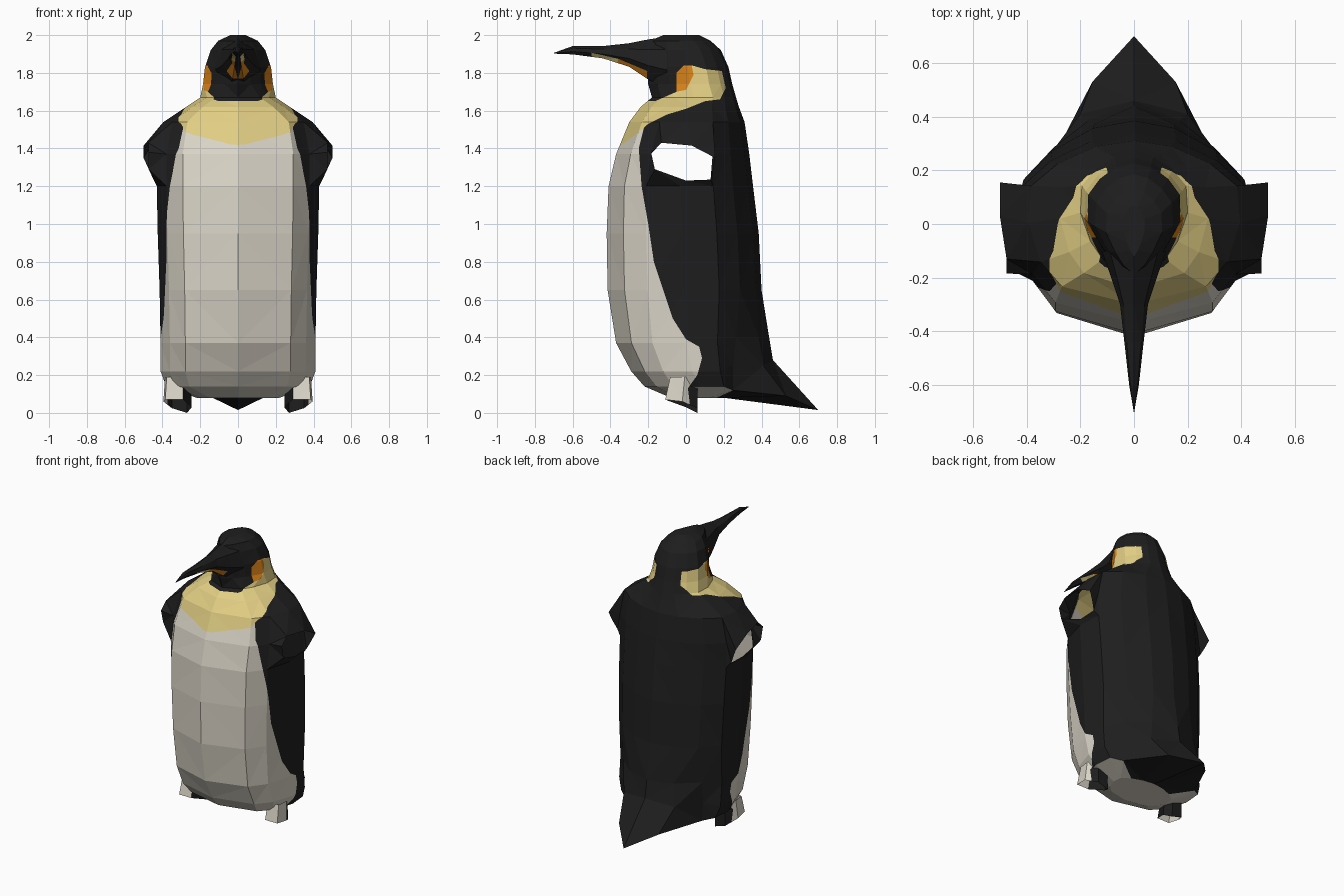
import bpy, bmesh
from mathutils import Vector

if "Cube" in bpy.data.objects:
    bpy.data.objects.remove(bpy.data.objects["Cube"])


def material(name, rgb):
    m = bpy.data.materials.new(name)
    m.diffuse_color = (*rgb, 1)
    m.use_nodes = True
    m.node_tree.nodes["Principled BSDF"].inputs["Base Color"].default_value = m.diffuse_color
    return m


MATS = [material("black plumage", (0.013, 0.013, 0.013)),
        material("cream belly", (0.70, 0.66, 0.57)),
        material("pale yellow", (0.76, 0.62, 0.23)),
        material("orange", (0.70, 0.23, 0.01))]
BLACK, CREAM, YELLOW, ORANGE = range(4)


def loft(bm, rings, closed=False):
    """Skin a list of point rings; returns vertex grid and face grid."""
    vs = [[bm.verts.new(p) for p in r] for r in rings]
    n = len(rings[0])
    fs = [[bm.faces.new((a[c], a[(c + 1) % n], b[(c + 1) % n], b[c]))
           for c in range(n if closed else n - 1)] for a, b in zip(vs, vs[1:])]
    return vs, fs


def inside(poly, y, z):
    hit = False
    for (y0, z0), (y1, z1) in zip(poly, poly[1:] + poly[:1]):
        if (z0 > z) != (z1 > z) and y < (y1 - y0) * (z - z0) / (z1 - z0) + y0:
            hit = not hit
    return hit


def paint(bm, patches):
    """Cut the surface along side-view outlines and colour the faces within."""
    bmesh.ops.triangulate(bm, faces=bm.faces[:])
    for poly, _ in patches:
        for (y0, z0), (y1, z1) in zip(poly, poly[1:] + poly[:1]):
            near = []
            for f in bm.faces:
                ys = [v.co.y for v in f.verts]
                zs = [v.co.z for v in f.verts]
                if (min(ys) <= max(y0, y1) and max(ys) >= min(y0, y1)
                        and min(zs) <= max(z0, z1) and max(zs) >= min(z0, z1)):
                    near.append(f)
            geom = near + list({e for f in near for e in f.edges}) + \
                list({v for f in near for v in f.verts})
            if near:
                bmesh.ops.bisect_plane(bm, geom=geom, dist=1e-5, plane_co=(0, y0, z0),
                                       plane_no=Vector((0, z1 - z0, y0 - y1)).normalized())
    for f in bm.faces:
        c = f.calc_center_median()
        for poly, mat in patches:
            if inside(poly, c.y, c.z):
                f.material_index = mat
    bm.normal_update()


def finish(bm, name):
    me = bpy.data.meshes.new(name)
    bm.to_mesh(me)
    bm.free()
    for m in MATS:
        me.materials.append(m)
    ob = bpy.data.objects.new(name, me)
    bpy.context.collection.objects.link(ob)
    ob.modifiers.new("mirror", 'MIRROR')


# Side-view outlines of the colour patches (y, z)
BELLY = [(-.6, -.1), (0, -.1), (.02, .05), (.01, .13), (.06, .2), (.085, .29), (.07, .35),
         (0, .39), (-.07, .5), (-.11, .62), (-.17, .8), (-.2, 1.0), (-.235, 1.2),
         (-.25, 1.4), (-.22, 1.52), (-.6, 1.52)]
COLLAR = [(-.5, 1.41), (-.34, 1.42), (-.27, 1.47), (-.2, 1.53), (-.1, 1.58), (0, 1.61),
          (.1, 1.65), (.18, 1.66), (.21, 1.72), (.19, 1.81), (.1, 1.82), (.03, 1.84),
          (-.05, 1.8), (-.05, 1.7), (-.16, 1.652), (-.5, 1.652)]
CHEEK = [(-.05, 1.70), (0, 1.71), (.04, 1.79), (.03, 1.84), (-.01, 1.84), (-.05, 1.8)]

# Body and head: half cross-sections (z, front y, back y, half width, head amount)
SECTIONS = [(.08, -.08, .20, .22, 0), (.14, -.22, .36, .38, 0), (.22, -.29, .36, .41, 0),
            (.37, -.37, .37, .41, 0), (.65, -.415, .40, .415, 0), (.95, -.42, .385, .425, 0),
            (1.2, -.41, .355, .43, 0), (1.37, -.37, .335, .43, 0), (1.54, -.30, .31, .395, 0),
            (1.62, -.24, .28, .275, 0), (1.67, -.18, .265, .20, .3), (1.74, -.20, .245, .185, 1),
            (1.83, -.205, .225, .175, 1), (1.92, -.20, .185, .145, 1), (1.97, -.19, .13, .105, 1),
            (2.0, -.12, .07, .04, 1)]


def half_ring(z, yf, yb, hx, head):
    shape = [(0, -1), (.68 - .32 * head, -.78), (.88 - .22 * head, -.48), (1, 0),
             (.97, .45), (.72, .72), (.36, .93), (0, 1)]
    mid, half = (yf + yb) / 2, (yb - yf) / 2
    return [(u * hx, mid + v * half, z) for u, v in shape]


rings = [half_ring(*s) for s in SECTIONS]
# Tail: pull the back of the lower sections out into a flat wedge
rings[1][5:] = [(.30, .25, .12), (.155, .53, .09), (0, .70, .015)]
rings[2][5:] = [(.31, .25, .25), (.20, .41, .25), (0, .46, .28)]
rings[3][5:] = [(.31, .265, .40), (.17, .385, .40), (0, .44, .40)]

bm = bmesh.new()
vs, fs = loft(bm, rings)
bm.faces.new(vs[-1])
bm.faces.new(vs[0][::-1])

# Shoulder: open the side and pull out a stub ending in a hole
bmesh.ops.delete(bm, geom=[fs[r][c] for r in (6, 7) for c in (2, 3)], context='FACES')
base = [vs[r][c] for r, c in ((6, 2), (6, 3), (6, 4), (7, 4), (8, 4), (8, 3), (8, 2), (7, 2))]
rim = [(-.165, 1.29), (0, 1.23), (.13, 1.235), (.145, 1.29), (.155, 1.35), (.03, 1.415),
       (-.13, 1.43), (-.185, 1.38)]
rim = [bm.verts.new((min(.5 if y > -.1 else .475, .445 + .46 * (z - 1.23)), y, z))
       for y, z in rim]
for i in range(8):
    j = (i + 1) % 8
    bm.faces.new((base[i], base[j], rim[j], rim[i]))
paint(bm, [(BELLY, CREAM), (COLLAR, YELLOW), (CHEEK, ORANGE)])
for f in bm.faces:  # pale underside, dark tail
    c = f.calc_center_median()
    if f.normal.z < -.7 and c.z < .2 and c.y < .2:
        f.material_index = CREAM
finish(bm, "body")

# Beak: half sections along -y, bottom to top (y, top, bottom, half width)
bm = bmesh.new()
rings = []
for y, zt, zb, hx in [(-.10, 1.992, 1.72, .12), (-.20, 1.977, 1.765, .085),
                      (-.30, 1.957, 1.832, .052), (-.44, 1.942, 1.877, .036),
                      (-.60, 1.942, 1.898, .018), (-.70, 1.906, 1.902, .001)]:
    h = zt - zb
    rings.append([(0, y, zb), (hx * .35, y, zb), (hx, y, zb + .35 * h),
                  (hx * .75, y, zb + .75 * h), (0, y, zt)])
loft(bm, rings)
paint(bm, [([(-.21, 1.74), (-.205, 1.81), (-.36, 1.875), (-.36, 1.80)], ORANGE),
           ([(-.36, 1.80), (-.36, 1.875), (-.5, 1.907), (-.5, 1.86)], YELLOW)])
for f in bm.faces:
    if f.calc_center_median().x < .015 and f.normal.z < -.8:
        f.material_index = BLACK
finish(bm, "beak")

# Legs: short open tubes, dark on the inner side
bm = bmesh.new()
foot = [(.385, -.11, .07), (.395, -.02, .06), (.35, .06, .025), (.27, .06, 0),
        (.245, 0, .03), (.29, -.11, .07)]
top = [(.31 + (x - .31) * .9, y * .85 + .01, .19) for x, y, z in foot]
loft(bm, [foot, top], closed=True)
paint(bm, [(BELLY, CREAM)])
for f in bm.faces:
    if f.normal.x < -.3:
        f.material_index = BLACK
finish(bm, "legs")
